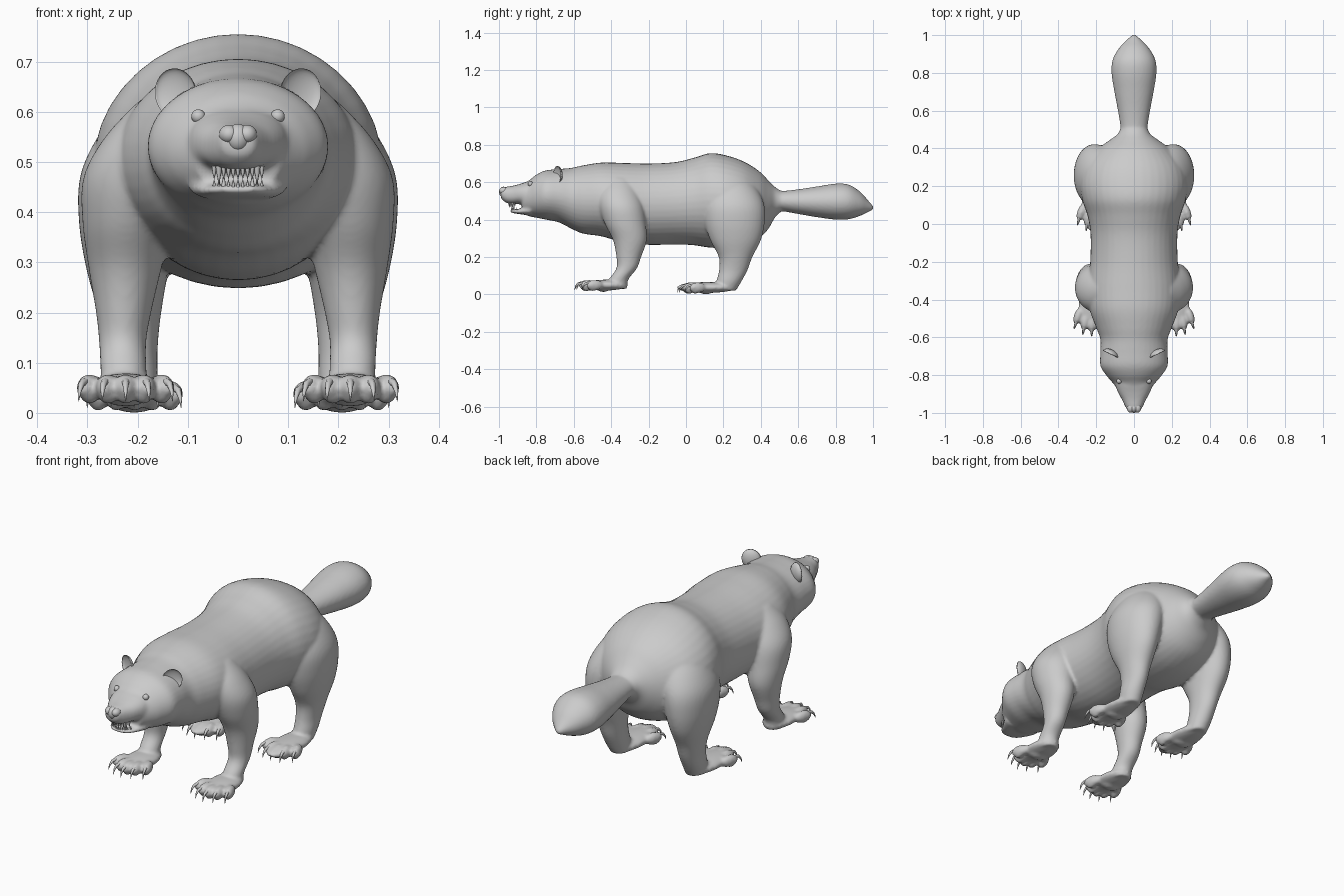
import bpy, bmesh
from math import sin, cos, pi, copysign
from mathutils import Matrix, Vector, Euler

if "Cube" in bpy.data.objects:
    bpy.data.objects.remove(bpy.data.objects["Cube"])


def make_object(name, bm):
    bmesh.ops.recalc_face_normals(bm, faces=bm.faces)
    me = bpy.data.meshes.new(name)
    bm.to_mesh(me)
    bm.free()
    for p in me.polygons:
        p.use_smooth = True
    ob = bpy.data.objects.new(name, me)
    bpy.context.collection.objects.link(ob)
    return ob


def spline_rows(rows, steps=5):
    """Smooth interpolation through the section rows."""
    out = []
    for i in range(len(rows) - 1):
        q = [rows[max(i - 1, 0)], rows[i], rows[i + 1], rows[min(i + 2, len(rows) - 1)]]
        for s in range(steps):
            t = s / steps
            out.append([0.5 * (2 * b + (c - a) * t + (2 * a - 5 * b + 4 * c - d) * t * t
                               + (3 * b - a - 3 * c + d) * t ** 3) for a, b, c, d in zip(*q)])
    return out + [list(rows[-1])]


def loft(bm, rows, axis, side=1, power=1.0, n=40):
    """rows: position on axis, centre x, other centre, half sizes."""
    rings = []
    for t, cx, c2, r1, r2 in spline_rows(rows):
        ring = []
        for k in range(n):
            c, s = cos(2 * pi * k / n), sin(2 * pi * k / n)
            u = side * (cx + r1 * copysign(abs(c) ** power, c))
            v = c2 + r2 * copysign(abs(s) ** power, s)
            ring.append(bm.verts.new((u, t, v) if axis == 'y' else (u, v, t)))
        rings.append(ring)
    for a, b in zip(rings, rings[1:]):
        for k in range(n):
            bm.faces.new((a[k], a[(k + 1) % n], b[(k + 1) % n], b[k]))
    bm.faces.new(rings[0])
    bm.faces.new(rings[-1])


def trunk(rows):
    """(y, half width, bottom, top) -> loft rows."""
    return [(y, 0, (b + t) / 2, w, (t - b) / 2) for y, w, b, t in rows]


def ball(bm, loc, size, rot=(0, 0, 0)):
    m = Matrix.LocRotScale(Vector(loc), Euler(rot), Vector(size))
    return bmesh.ops.create_uvsphere(bm, u_segments=24, v_segments=16, radius=1, matrix=m)['verts']


def spikes(name, items):
    """Tapered claws or teeth: each item is (points, radius)."""
    cu = bpy.data.curves.new(name, 'CURVE')
    cu.dimensions = '3D'
    cu.bevel_depth = 1
    cu.bevel_resolution = 2
    cu.use_fill_caps = True
    for pts, r in items:
        sp = cu.splines.new('POLY')
        sp.points.add(len(pts) - 1)
        for k, p in enumerate(pts):
            sp.points[k].co = (*p, 1)
            sp.points[k].radius = r * (1 - 0.93 * (k / (len(pts) - 1)) ** 1.5)
    ob = bpy.data.objects.new(name, cu)
    bpy.context.collection.objects.link(ob)


skin = bmesh.new()

# head, neck and torso
loft(skin, trunk([
    (-.875, .085, .43, .59), (-.835, .118, .417, .613), (-.80, .148, .41, .64),
    (-.75, .178, .40, .663), (-.68, .178, .385, .67), (-.61, .178, .35, .677),
    (-.55, .20, .325, .69), (-.45, .235, .31, .705), (-.34, .245, .28, .703),
    (-.20, .232, .265, .70), (-.06, .23, .267, .707), (.04, .245, .263, .73),
    (.13, .275, .25, .755), (.22, .287, .25, .742), (.31, .265, .265, .71),
    (.39, .20, .30, .66), (.44, .135, .35, .61), (.475, .088, .41, .575),
    (.51, .07, .445, .552)]), 'y')

# snout above the open mouth
loft(skin, trunk([
    (-.99, .033, .515, .57), (-.965, .047, .492, .575), (-.93, .064, .483, .58),
    (-.89, .085, .482, .59), (-.85, .10, .46, .603), (-.81, .10, .46, .61)]),
    'y', power=.85)

# lower jaw
loft(skin, trunk([
    (-.94, .03, .44, .452), (-.92, .055, .434, .455), (-.88, .077, .428, .46),
    (-.83, .10, .422, .48)]), 'y', power=.85)

# tail
loft(skin, trunk([
    (.45, .07, .44, .56), (.51, .071, .445, .553), (.60, .085, .43, .562),
    (.70, .104, .413, .577), (.80, .119, .40, .592), (.87, .113, .402, .587),
    (.93, .08, .42, .55), (.97, .043, .438, .507), (1.0, .012, .452, .472)]), 'y')

# legs, as (height, centre x, centre y, half width, half depth)
front_leg = [
    (.03, .225, -.37, .045, .055), (.08, .228, -.36, .046, .052), (.14, .23, -.317, .047, .055),
    (.20, .228, -.306, .055, .066), (.29, .225, -.30, .073, .09), (.38, .22, -.325, .09, .11),
    (.47, .20, -.345, .108, .12), (.55, .165, -.36, .10, .11), (.62, .12, -.36, .08, .08)]
hind_leg = [
    (.02, .205, .212, .045, .055), (.07, .21, .23, .05, .067), (.13, .212, .253, .052, .076),
    (.20, .216, .265, .063, .09), (.29, .22, .265, .083, .135), (.38, .215, .26, .102, .16),
    (.47, .20, .255, .115, .165), (.55, .17, .25, .11, .14), (.63, .12, .24, .10, .10)]

# paws with toes, pads and claws: leg x, palm y, palm length, toe y, toe z
claws = []
for side in (-1, 1):
    loft(skin, front_leg, 'z', side)
    loft(skin, hind_leg, 'z', side)
    for px, py, plen, ty, tz in ((.224, -.43, .12, -.527, .05), (.207, .11, .16, .022, .037)):
        ball(skin, (side * px, py, tz), (.07, plen, .029))
        ball(skin, (side * px, ty + .085, tz - .02), (.045, .03, .017))
        for i in range(-2, 3):
            x, y, a = px + .036 * i, ty + .010 * i * i, .16 * i
            ball(skin, (side * x, y, tz), (.022, .048, .028), (0, 0, side * a))
            ball(skin, (side * x, y - .012, tz - .02), (.015, .022, .014))
            d = sin(a)
            claws.append(([(side * (x + d * f), y - f, tz + h) for f, h in
                           ((.03, .012), (.05, .008), (.063, -.007), (.069, -.027))], .008))

body = make_object("body_skin", skin)
rm = body.modifiers.new("merge", 'REMESH')
rm.mode = 'VOXEL'
rm.voxel_size = .008
rm.use_smooth_shade = True
sm = body.modifiers.new("soften", 'SMOOTH')
sm.factor = .5
sm.iterations = 5
spikes("claws", claws)

# cupped ears
for side, label in ((-1, "left"), (1, "right")):
    bm = bmesh.new()
    for v in ball(bm, (0, 0, 0), (.045, .026, .05)):
        if v.co.y < 0:
            v.co.y *= -.6
    bm.transform(Matrix.Translation((side * .125, -.69, .637))
                 @ Matrix.Rotation(side * .45, 4, 'Z') @ Matrix.Rotation(side * .25, 4, 'Y'))
    make_object(label + "_ear", bm)
    # eyes
    bm = bmesh.new()
    ball(bm, (side * .079, -.832, .591), (.014, .014, .014))
    make_object(label + "_eye", bm)

# nose with a lobe around each nostril
bm = bmesh.new()
ball(bm, (0, -.975, .548), (.024, .025, .028))
for side in (-1, 1):
    ball(bm, (side * .018, -.975, .555), (.02, .024, .019))
make_object("nose", bm)

# teeth along the jaw arc, longer at the canines
teeth = []
for i in range(-5, 6):
    x = i * .0095
    y = -.945 + 13 * x * x
    long = .012 if abs(i) == 4 else 0
    teeth.append(([(x, y, .492), (x, y, .478), (x, y, .466 - long)], .005 + long / 6))
    long = .012 if abs(i) == 3 else 0
    teeth.append(([(x, y + .012, .445), (x, y + .011, .456), (x, y + .01, .466 + long)], .004 + long / 6))
spikes("teeth", teeth)
